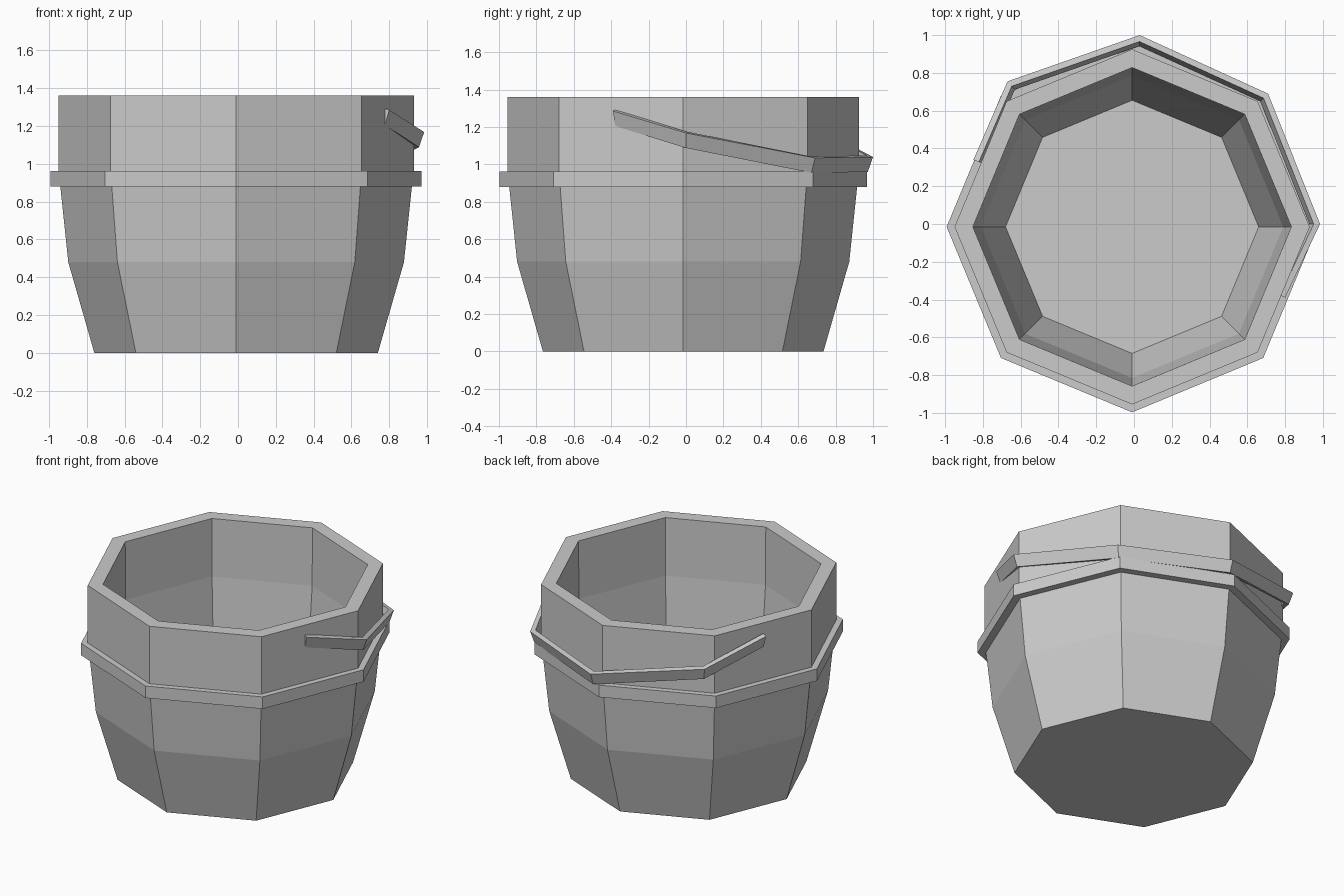
import bpy
import bmesh
from math import cos, sin, pi
from mathutils import Vector

SIDES = 8
CENTRE = Vector((-0.01, -0.015, 0))

if "Cube" in bpy.data.objects:
    bpy.data.objects.remove(bpy.data.objects["Cube"], do_unlink=True)

# Single plain grey for the whole pail
grey = bpy.data.materials.new("plain_grey")
grey.use_nodes = True
colour = (0.6, 0.6, 0.6, 1)
grey.diffuse_color = colour
grey.node_tree.nodes["Principled BSDF"].inputs["Base Color"].default_value = colour


def bridge_rings(name, rings, ring_closed, strip_closed):
    """Skin a list of equal point rings; cap the ends if not strip_closed."""
    bm = bmesh.new()
    rows = [[bm.verts.new(p) for p in ring] for ring in rings]
    count = len(rows[0])
    pairs = list(zip(rows, rows[1:]))
    if strip_closed:
        pairs.append((rows[-1], rows[0]))
    else:
        bm.faces.new(rows[0])
        bm.faces.new(rows[-1])
    for a, b in pairs:
        for i in range(count if ring_closed else count - 1):
            j = (i + 1) % count
            bm.faces.new((a[i], a[j], b[j], b[i]))
    bmesh.ops.recalc_face_normals(bm, faces=bm.faces)
    mesh = bpy.data.meshes.new(name)
    bm.to_mesh(mesh)
    bm.free()
    mesh.materials.append(grey)
    obj = bpy.data.objects.new(name, mesh)
    bpy.context.collection.objects.link(obj)
    return obj


def octagon(radius, z):
    return [CENTRE + Vector((radius * cos(2 * pi * i / SIDES),
                             radius * sin(2 * pi * i / SIDES), z))
            for i in range(SIDES)]


# Pail: outer wall up, over the rim, and down the inside to the floor
wall = [(0.75, 0), (0.888, 0.48), (0.93, 0.88), (0.94, 0.96), (0.94, 1.36),
        (0.843, 1.36), (0.84, 0.96), (0.80, 0.5), (0.67, 0.08)]
bridge_rings("pail_body", [octagon(r, z) for r, z in wall], True, False)

# Hoop around the wall
hoop = [(0.92, 0.88), (0.982, 0.88), (0.982, 0.963), (0.92, 0.963)]
bridge_rings("hoop", [octagon(r, z) for r, z in hoop], True, True)

# Carrying handle: a leaning flat strip lying down over the back of the hoop
path = [(0.80, -0.39, 1.285), (0.985, 0, 1.168), (0.71, 0.69, 1.035),
        (0.03, 1.0, 1.04), (-0.67, 0.755, 1.168), (-0.85, 0.34, 1.285)]


def strip_section(point):
    x, y, z = point
    return [Vector((x * s, y * s, z + dz))
            for s, dz in ((1, 0), (0.972, -0.08), (0.942, -0.07), (0.966, 0.008))]


bridge_rings("handle", [strip_section(p) for p in path], True, False)
